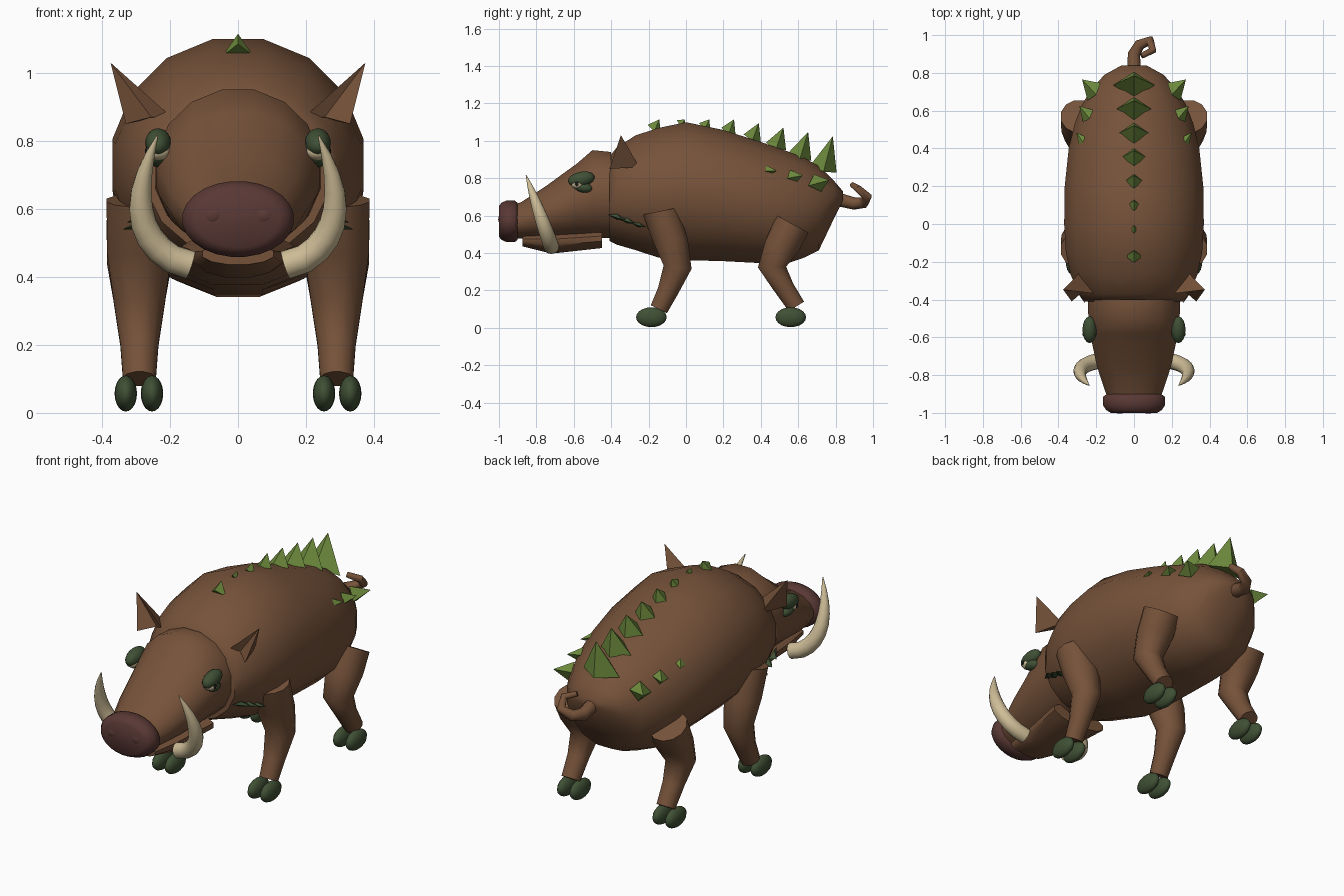
import bpy, bmesh, math
from mathutils import Vector, Matrix

if "Cube" in bpy.data.objects:
    bpy.data.objects.remove(bpy.data.objects["Cube"])


def material(name, *rgb):
    mat = bpy.data.materials.new(name)
    mat.use_nodes = True
    mat.diffuse_color = (*rgb, 1)
    node = mat.node_tree.nodes["Principled BSDF"]
    node.inputs["Base Color"].default_value = (*rgb, 1)
    node.inputs["Roughness"].default_value = .9
    return mat


HIDE = material("brown hide", .18, .085, .042)
NOSE = material("dark red nose", .1, .04, .035)
LEAF = material("leaf green", .15, .25, .045)
MOSS = material("dark moss green", .05, .08, .035)
IVORY = material("ivory", .62, .51, .31)
BLACK = material("black pupil", .01, .01, .01)


def finish(name, bm, mat, smooth_angle):
    bmesh.ops.recalc_face_normals(bm, faces=bm.faces)
    mesh = bpy.data.meshes.new(name)
    bm.to_mesh(mesh)
    bm.free()
    mesh.materials.append(mat)
    obj = bpy.data.objects.new(name, mesh)
    bpy.context.collection.objects.link(obj)
    if smooth_angle:
        bpy.ops.object.select_all(action='DESELECT')
        obj.select_set(True)
        bpy.context.view_layer.objects.active = obj
        bpy.ops.object.shade_smooth_by_angle(angle=math.radians(smooth_angle))


def loft(name, rings, sides, mat):
    """Skin a list of (centre, u, v) elliptical rings and cap both ends."""
    bm = bmesh.new()
    angles = [math.tau * (i + .5) / sides for i in range(sides)]
    loops = []
    for centre, u, v in rings:
        loops.append([bm.verts.new(Vector(centre) + Vector(u) * math.cos(a)
                                   + Vector(v) * math.sin(a)) for a in angles])
    for near, far in zip(loops, loops[1:]):
        for i in range(sides):
            bm.faces.new((near[i - 1], near[i], far[i], far[i - 1]))
    bm.faces.new(loops[0])
    bm.faces.new(loops[-1])
    finish(name, bm, mat, 55)


def barrel(name, rows, half_width, sides, mat):
    """Loft along y from (y, bottom, top) rows and a width rule."""
    loft(name, [((0, y, (low + top) / 2), (half_width(y), 0, 0),
                 (0, 0, (top - low) / 2)) for y, low, top in rows], sides, mat)


def tube(name, points, radii, sides, mat):
    """Tapered tube along a path."""
    points = [Vector(p) for p in points]
    rings = []
    u = Vector((0, 1, .3))
    for i, (point, radius) in enumerate(zip(points, radii)):
        tangent = points[min(i + 1, len(points) - 1)] - points[max(i - 1, 0)]
        tangent.normalize()
        u = (u - tangent * u.dot(tangent)).normalized()
        rings.append((point, u * radius, tangent.cross(u) * radius))
    loft(name, rings, sides, mat)


def ball(name, centre, radii, mat, tilt=0):
    bm = bmesh.new()
    placement = (Matrix.Translation(centre) @ Matrix.Rotation(tilt, 4, 'X')
                 @ Matrix.Diagonal((*radii, 1)))
    bmesh.ops.create_uvsphere(bm, u_segments=16, v_segments=10, radius=1,
                              matrix=placement)
    finish(name, bm, mat, 60)


def spike(name, base, tip, mat):
    """Flat-faced pyramid."""
    bm = bmesh.new()
    corners = [bm.verts.new(p) for p in base]
    apex = bm.verts.new(tip)
    bm.faces.new(corners)
    for i in range(len(corners)):
        bm.faces.new((corners[i - 1], corners[i], apex))
    finish(name, bm, mat, 0)


def body_width(y):
    reach = (y - .03) / (.82 if y > .03 else -.58)
    return .377 * math.sqrt(max(1 - reach ** 2.6, .01))


def head_width(y):
    return .25 - .4 * (y + .4) ** 2


# Torso, head and jaw
barrel("body", [(-.41, .46, .92), (-.37, .44, .97), (-.27, .41, 1.035),
                (-.15, .37, 1.075), (0, .355, 1.107), (.2, .35, 1.065),
                (.4, .34, 1), (.53, .335, .955), (.63, .37, .915),
                (.71, .41, .87), (.79, .58, .79), (.84, .68, .73)],
       body_width, 16, HIDE)
barrel("head", [(y, .475, top) for y, top in (
    (-.4, .945), (-.5, .955), (-.58, .885), (-.75, .76), (-.88, .675), (-.92, .66))],
    head_width, 16, HIDE)
barrel("jaw", [(-.875, .435, .5), (-.72, .395, .52), (-.45, .425, .53)],
       lambda y: .24 + .15 * y, 12, HIDE)

# Snout disc with a rounded rim
loft("snout", [((0, y, .57), (.165 * k, 0, 0), (0, 0, .112 * k)) for y, k in (
    (-.9, .88), (-.915, 1), (-.96, 1), (-.985, .9), (-1, .75))], 24, NOSE)

# Curled tail
tube("tail", [(0, .8, .69), (0, .9, .665), (.03, .95, .67), (.085, .97, .7),
              (.1, .92, .745), (.04, .89, .765)],
     [.04 - .005 * i for i in range(6)], 8, HIDE)


def spine_spike(name, y, z, width, length, tip):
    spike(name, [(width, y, z - .01), (0, y + length, z - .015),
                 (-width, y, z - .01), (0, y - length, z + .025)], tip, LEAF)


# Row of spine spikes growing toward the rump
spine_spike("shoulder_spike", -.17, 1.06, .045, .035, (0, -.143, 1.115))
for i in range(-1, 6):
    y = .1 + .127 * i
    spine_spike(f"spine_spike_{i + 2}", y, 1.07 - .02 * i - .005 * i * i,
                .035 + .015 * i, .03 + .008 * i,
                (0, y + .025 + .005 * i, min(1.115, 1.14 - .023 * i)))

# Joint positions (y, z) from the top down, end tilts and hoof position of each leg
LEGS = {"front": ([(-.135, .625), (-.085, .47), (-.045, .325), (-.095, .2), (-.145, .1)],
                  .2, -.45, -.185),
        "hind": ([(.57, .555), (.515, .44), (.46, .325), (.52, .22), (.59, .115)],
                 -.5, .55, .56)}
GIRTH = (.1, .098, .078, .058, .05)

# Paired parts
for side, s in (("left", 1), ("right", -1)):
    def at(x, y, z):
        return (s * x, y, z)

    # Legs and cloven hooves
    for part, (joints, top_tilt, end_tilt, hoof_y) in LEGS.items():
        rings = []
        for i, ((y, z), girth) in enumerate(zip(joints, GIRTH)):
            tilt = top_tilt + (end_tilt - top_tilt) * i / 4
            rings.append((at(.29, y, z), (girth, 0, 0),
                          (0, girth * math.cos(tilt), girth * math.sin(tilt))))
        loft(f"{part}_leg_{side}", rings, 12, HIDE)
        for toe, x in (("inner", .253), ("outer", .33)):
            ball(f"{part}_{toe}_hoof_{side}", at(x, hoof_y, .057),
                 (.033, .082, .053), MOSS)

    # Pointed ear
    spike(f"ear_{side}", [at(.19, -.37, .865), at(.255, -.345, .87),
                          at(.33, -.41, .85), at(.28, -.25, .86)],
          at(.375, -.348, 1.03), HIDE)

    # Tusk sweeping out, up and back in
    steps = [(i / 9) ** 1.4 for i in range(10)]
    tube(f"tusk_{side}", [at(.14 + .146 * math.sin(2.42 * t ** .6),
                             -.72 - .135 * t, .435 + .382 * t) for t in steps],
         [.04 * (1 - t ** 2.2) + .002 for t in steps], 12, IVORY)

    # Eye with heavy lids
    ball(f"upper_lid_{side}", at(.235, -.56, .795), (.038, .072, .04), MOSS, .2)
    ball(f"lower_lid_{side}", at(.235, -.55, .752), (.03, .05, .028), MOSS, -.2)
    ball(f"eye_{side}", at(.235, -.58, .768), (.036, .035, .026), IVORY)
    ball(f"pupil_{side}", at(.262, -.583, .77), (.012, .012, .014), BLACK)

    # Nostril bump
    ball(f"nostril_{side}", at(.075, -.99, .58), (.03, .014, .025), NOSE)

    # Rump spikes pointing out and back
    for i in range(3):
        x, y, z, r = .2 + .035 * i, .7 - .13 * i, .775 + .035 * i, .046 - .012 * i
        spike(f"rump_spike_{i + 1}_{side}",
              [at(x + r, y - r, z - r / 3), at(x, y - r / 3, z + r),
               at(x - r / 2, y + r, z + r / 3), at(x + r / 3, y + r / 2, z - r)],
              at(x + .075 - .02 * i, y + .065 - .01 * i, z + .015 - .01 * i), LEAF)

    # Shoulder leaves
    for i in range(3):
        y, z = -.37 + .055 * i, .59 - .02 * i
        spike(f"shoulder_leaf_{i + 1}_{side}",
              [at(.26, y - .05, z + .015), at(.28, y, z + .02),
               at(.28, y + .05, z - .01), at(.27, y, z - .012)],
              at(.315 + .012 * i, y + .03, z - .01), MOSS)
